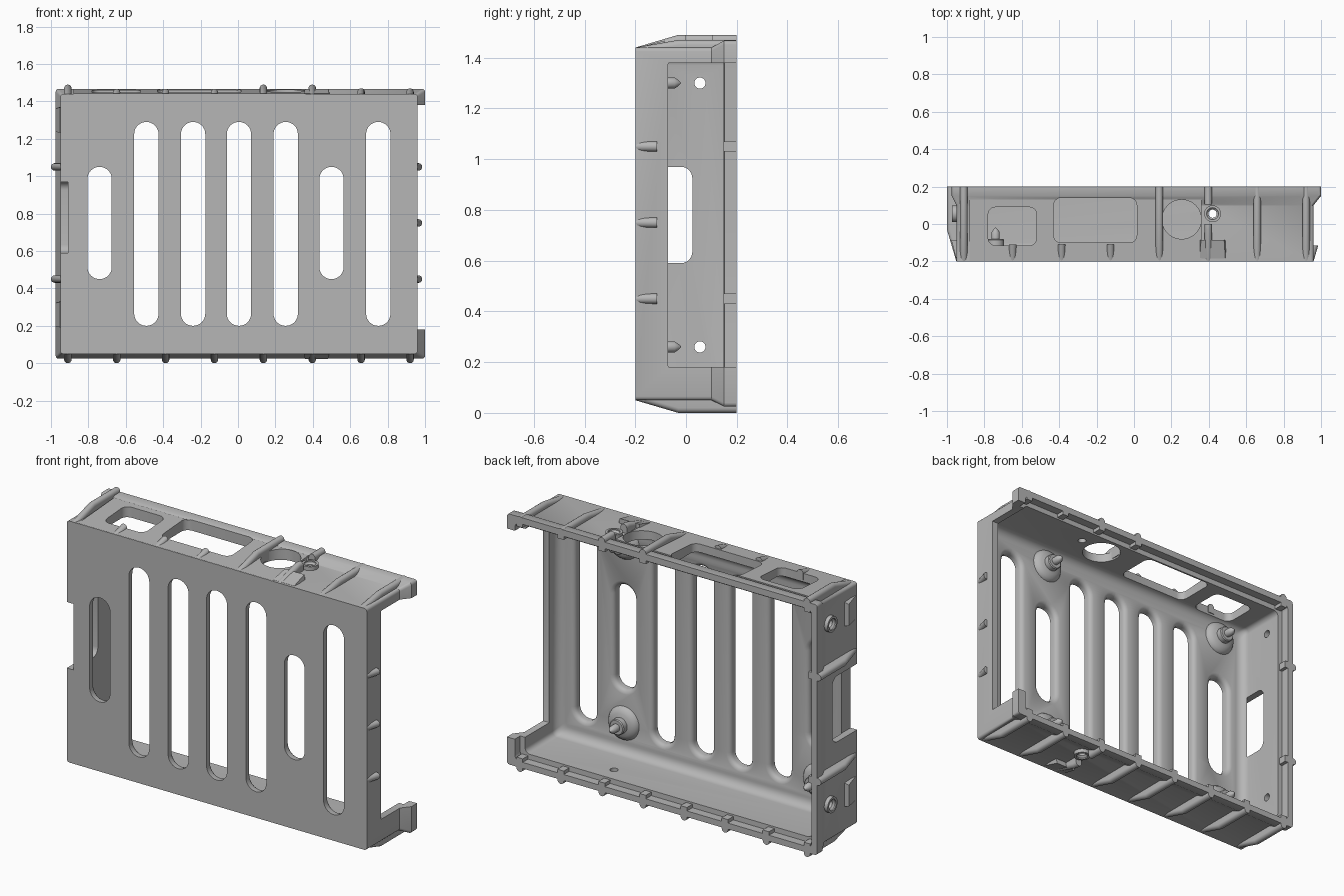
import bpy, bmesh, math

if "Cube" in bpy.data.objects:
    bpy.data.objects.remove(bpy.data.objects["Cube"], do_unlink=True)

grey = bpy.data.materials.new("plain grey")
COLOUR = (0.47, 0.47, 0.47, 1)
grey.use_nodes = True
grey.diffuse_color = COLOUR
grey.node_tree.nodes["Principled BSDF"].inputs["Base Color"].default_value = COLOUR

parts = []

# Outer wall frames: t runs along the wall, y is depth, h is height off the wall
SIDES = {
    "top": lambda t, y, h: (t, y, 1.44 + h),
    "bottom": lambda t, y, h: (t, y, 0.05 - h),
    "right": lambda t, y, h: (-0.95 - h, y, t),
    "left": lambda t, y, h: (0.96 + h, y, t),
}


def loft(name, rings, keep=True):
    """Skin a list of equal rings and cap both ends."""
    bm = bmesh.new()
    loops = [[bm.verts.new(p) for p in ring] for ring in rings]
    n = len(loops[0])
    for a, b in zip(loops, loops[1:]):
        for i in range(n):
            j = (i + 1) % n
            bm.faces.new((a[i], a[j], b[j], b[i]))
    bm.faces.new(loops[0])
    bm.faces.new(loops[-1])
    bmesh.ops.recalc_face_normals(bm, faces=bm.faces)
    mesh = bpy.data.meshes.new(name)
    bm.to_mesh(mesh)
    bm.free()
    mesh.materials.append(grey)
    ob = bpy.data.objects.new(name, mesh)
    bpy.context.collection.objects.link(ob)
    if keep:
        parts.append(ob)
    else:
        ob.hide_render = True
    return ob


def rounded(u0, u1, v0, v1, r, steps=6):
    """Rounded rectangle outline."""
    pts = []
    corners = [(u1 - r, v1 - r), (u0 + r, v1 - r), (u0 + r, v0 + r), (u1 - r, v0 + r)]
    for k, (cu, cv) in enumerate(corners):
        for i in range(steps + 1):
            a = (k + i / steps) * math.pi / 2
            pts.append((cu + r * math.cos(a), cv + r * math.sin(a)))
    return pts


def circle(u, v, r, n=28):
    return [(u + r * math.cos(2 * math.pi * i / n), v + r * math.sin(2 * math.pi * i / n))
            for i in range(n)]


def upright(outline, y):
    return [(u, y, v) for u, v in outline]


def on_side(side, outline, h):
    return [SIDES[side](u, v, h) for u, v in outline]


def cut(target, cutters):
    for c in cutters:
        mod = target.modifiers.new("cut", "BOOLEAN")
        mod.operation = "DIFFERENCE"
        mod.solver = "EXACT"
        mod.object = c
    bpy.context.view_layer.update()
    dg = bpy.context.evaluated_depsgraph_get()
    mesh = bpy.data.meshes.new_from_object(target.evaluated_get(dg))
    target.modifiers.clear()
    target.data = mesh


# Tray body with flared rear flange
WALL = (-0.95, 0.96, 0.05, 1.44)
FLANGE = (-0.975, 1.0, 0.025, 1.467)
body = loft("tray_body", [upright(rounded(*b, 0.015, 3), y) for b, y in
                          ((WALL, -0.2), (WALL, 0.1), (FLANGE, 0.15), (FLANGE, 0.2))])


# Hollow interior with filleted floor and a stepped lip
def inner(d, y):
    return upright(rounded(-0.91 + d, 0.92 - d, 0.09 + d, 1.4 - d, 0.03), y)


R = 0.05
hollow = [inner(R * (1 - math.sin(a)), -0.15 + R * (1 - math.cos(a)))
          for a in (i * math.pi / 12 for i in range(7))]
hollow += [inner(0, 0.15), inner(-0.03, 0.151), inner(-0.03, 0.25)]
cutters = [loft("hollow_cutter", hollow, False)]

# Open window in the left wall
cutters.append(loft("window_cutter", [[(x, u, v) for u, v in rounded(-0.07, 0.3, 0.18, 1.38, 0.004, 2)]
                                      for x in (0.85, 1.1)], False))

# Notch through the right wall
cutters.append(loft("notch_cutter", [[(x, u, v) for u, v in rounded(-0.3, 0.025, 0.59, 0.97, 0.045)]
                                     for x in (-1.1, -0.908)], False))

# Vent slots with rounded inner edges
for i, x in enumerate((-0.74, -0.49, -0.24, 0.005, 0.255, 0.5, 0.75)):
    lo, hi = (0.45, 1.05) if i in (0, 5) else (0.2, 1.29)

    def stadium(d, y):
        r = 0.065 + d
        return upright(rounded(x - r, x + r, lo - d, hi + d, r - 0.0005, 8), y)
    rings = [stadium(0, -0.25), stadium(0, -0.175), stadium(0.003, -0.165),
             stadium(0.01, -0.156), stadium(0.025, -0.1499), stadium(0.025, -0.14)]
    cutters.append(loft("slot_cutter", rings, False))

# Port openings in the top wall
ports = [rounded(-0.78, -0.52, -0.115, 0.09, 0.04),
         rounded(-0.43, 0.015, -0.1, 0.14, 0.04),
         circle(0.255, 0.025, 0.105, 40)]
port_cutters = [loft("port_cutter", [on_side("top", p, h) for h in (-0.1, 0.1)], False)
                for p in ports]

# Screw holes
SCREWS = [("top", 0.42), ("bottom", 0.42), ("right", 0.26), ("right", 1.3)]
screw_cutters = [loft("screw_cutter", [on_side(s, circle(t, 0.055, r), h) for r, h in
                                       ((0.022, -0.1), (0.022, 0.005), (0.032, 0.015), (0.032, 0.1))], False)
                 for s, t in SCREWS]
cut(body, cutters + port_cutters + screw_cutters)

# Sloped raised panel around the ports
pad = loft("port_panel", [[SIDES["top"](t, y, h) for t, h in
                           ((-0.88, -0.02), (0.36, -0.02), (0.36, top), (-0.88, top))]
                          for y, top in ((-0.198, 0.001), (0.13, 0.023))])
cut(pad, port_cutters)

# Screw bosses with a ramp in front
for (s, t), hole in zip(SCREWS, screw_cutters):
    boss = loft(s + "_screw_boss", [on_side(s, circle(t, 0.055, 0.045), h) for h in (-0.01, 0.022)])
    cut(boss, [hole])
    loft(s + "_screw_ramp", [[SIDES[s](t + u, y, h) for u, h in
                              ((-w, -0.02), (w, -0.02), (w - 0.01, top), (0.01 - w, top))]
                             for y, w, top in ((-0.185, 0.078, 0.001), (-0.085, 0.072, 0.027))])


# Rounded ribs rising from the front edge to the rear
def rib(side, t, y0=-0.2, y1=0.2, peak=0.05, w=0.02):
    rings = []
    for y in sorted({y0, min(max(-0.03, y0), y1), y1}):
        h = peak * min(1, (y + 0.2) / 0.17)
        outline = [(-w, -0.03)]
        outline += [(-w * math.cos(a), h - w + w * math.sin(a))
                    for a in (i * math.pi / 8 for i in range(9))]
        outline.append((w, -0.03))
        rings.append([SIDES[side](t + u, y, v) for u, v in outline])
    loft(side + "_rib", rings)


for i in range(8):
    x = -0.91 + i * 0.2614
    if i == 5:
        for side, peak in (("top", 0.05), ("bottom", 0.05)):
            rib(side, x, y1=0.0, peak=peak)
            rib(side, x, y0=0.105, peak=peak)
        continue
    rib("bottom", x)
    if i in (1, 2, 3):
        rib("top", x, y1=-0.11)
    else:
        rib("top", x, peak=0.03 if i > 5 else 0.05)
for z in (0.45, 1.05):
    rib("right", z)
for z in (0.45, 0.75, 1.05):
    rib("left", z, y1=-0.115)

# Locating posts on the tray floor
POST = [(0.1, -0.16), (0.095, -0.145), (0.085, -0.13), (0.065, -0.12), (0.045, -0.115),
        (0.045, -0.085), (0.04, -0.08), (0.022, -0.08), (0.022, -0.045), (0.012, -0.03), (0.002, -0.02)]
for x in (-0.74, 0.5):
    for z in (0.26, 1.3):
        loft("locating_post", [upright(circle(x, z, r), y) for r, y in POST])

# Remove the used cutters and shade
for c in cutters + port_cutters + screw_cutters:
    bpy.data.objects.remove(c, do_unlink=True)
bpy.ops.object.select_all(action="DESELECT")
for ob in parts:
    ob.select_set(True)
bpy.context.view_layer.objects.active = body
bpy.ops.object.shade_smooth_by_angle(angle=math.radians(35))
